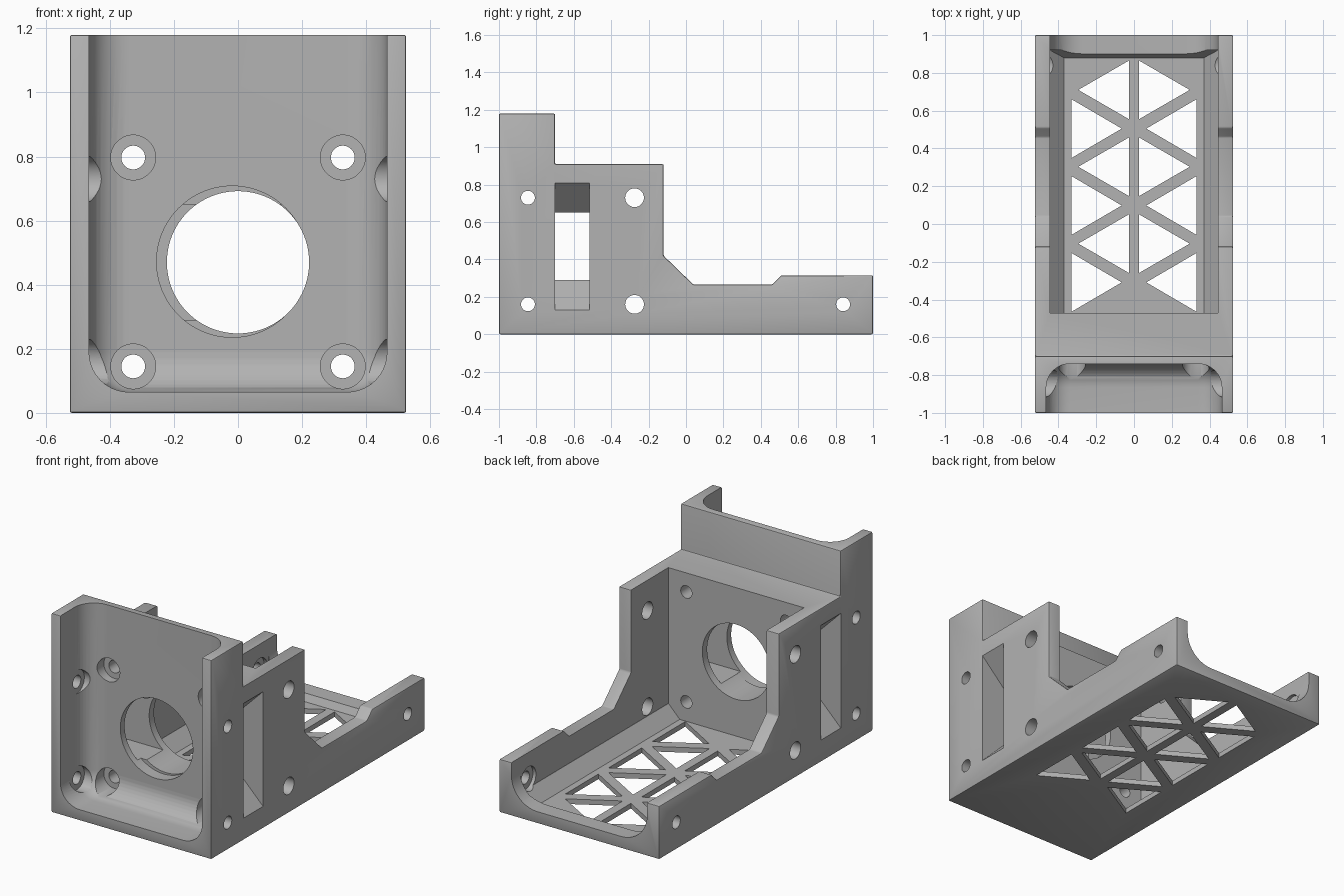
import bpy, bmesh, math
from mathutils import Vector, Matrix

old = bpy.data.objects.get("Cube")
if old:
    bpy.data.objects.remove(old, do_unlink=True)

grey = bpy.data.materials.new("plain grey")
grey.use_nodes = True
colour = (0.45, 0.45, 0.45, 1)
grey.diffuse_color = colour
grey.node_tree.nodes["Principled BSDF"].inputs["Base Color"].default_value = colour


def make_object(name, bm):
    bmesh.ops.recalc_face_normals(bm, faces=bm.faces)
    mesh = bpy.data.meshes.new(name)
    bm.to_mesh(mesh)
    bm.free()
    mesh.materials.append(grey)
    ob = bpy.data.objects.new(name, mesh)
    bpy.context.collection.objects.link(ob)
    return ob


def prism(points, axis, start, end):
    """Extrude a closed outline along one axis; the outline uses the other two."""
    bm = bmesh.new()

    def place(p):
        co = list(p)
        co.insert(axis, start)
        return bm.verts.new(co)
    face = bm.faces.new([place(p) for p in points])
    new = bmesh.ops.extrude_face_region(bm, geom=[face])["geom"]
    shift = Vector((0, 0, 0))
    shift[axis] = end - start
    bmesh.ops.translate(bm, vec=shift, verts=[v for v in new if isinstance(v, bmesh.types.BMVert)])
    return bm


def box(x, y, z, radius=0, axis=None):
    """Box from ranges, rounding all edges or those along one axis."""
    bm = prism([(x[0], z[0]), (x[1], z[0]), (x[1], z[1]), (x[0], z[1])], 1, *y)
    if radius:
        edges = [e for e in bm.edges if axis is None
                 or abs((e.verts[0].co - e.verts[1].co)[axis]) > 1e-4]
        bmesh.ops.bevel(bm, geom=edges, offset=radius, segments=10, profile=0.5, affect='EDGES')
    return bm


def cylinder(centre, radius, depth, axis, sides=48):
    bm = bmesh.new()
    turn = Matrix.Rotation(math.pi / 2, 4, 'Y' if axis == 0 else 'X')
    bmesh.ops.create_cone(bm, cap_ends=True, segments=sides, radius1=radius, radius2=radius,
                          depth=depth, matrix=Matrix.Translation(centre) @ turn)
    return bm


# Side silhouette extruded across the width, with slightly broken edges
outline = [(-1, 0), (1, 0), (1, .315), (.51, .315), (.46, .265), (.04, .265),
           (-.12, .42), (-.12, .91), (-.7, .91), (-.7, 1.18), (-1, 1.18)]
bm = prism(outline, 0, -.525, .525)
bmesh.ops.bevel(bm, geom=bm.edges[:], offset=.007, segments=2, profile=0.5, affect='EDGES')
body = make_object("motor_bracket", bm)


def cut(bm):
    cutter = make_object("cutter", bm)
    cutter.hide_render = True
    mod = body.modifiers.new("cut", 'BOOLEAN')
    mod.operation = 'DIFFERENCE'
    mod.solver = 'EXACT'
    mod.object = cutter
    bpy.context.view_layer.objects.active = body
    bpy.ops.object.modifier_apply(modifier=mod.name)
    bpy.data.objects.remove(cutter, do_unlink=True)


# Rounded front recess, open at the top
cut(box((-.465, .465), (-1.6, -.74), (.065, 2), .125))

# Rear tray with sloped lower sides
cut(box((-.445, .445), (-.47, .92), (.105, 2)))
bm = bmesh.new()
for half, back, z in ((.37, .88, .03), (.445, .92, .106)):
    for x, y in ((-half, -.47), (half, -.47), (half, back), (-half, back)):
        bm.verts.new((x, y, z))
bmesh.ops.convex_hull(bm, input=bm.verts)
cut(bm)

# Rounded opening in the rear lip
cut(box((-.445, .445), (.9, 1.3), (.07, 2), .17, 1))

# Cross slot through the thick wall, flaring at both sides
cut(prism([(-.6, .055), (-.365, .29), (.365, .29), (.6, .055),
           (.6, .885), (.365, .65), (-.365, .65), (-.6, .885)], 1, -.7, -.515))

# Main shaft opening, larger and off-centre in the front plate
cut(cylinder((0, -.6, .47), .222, .4, 1, 96))
cut(cylinder((-.018, -.72, .472), .236, .1, 1, 96))

for side in (-1, 1):
    # Wall screw holes with counterbores
    for z in (.145, .797):
        cut(cylinder((side * .327, -.6, z), .037, .4, 1))
        cut(cylinder((side * .327, -.785, z), .07, .19, 1))
    # Side screw holes, and counterbores on the inside of the thin walls
    for y, z, r in ((-.845, .16, .037), (-.845, .73, .037), (-.275, .16, .05),
                    (-.275, .73, .05), (.84, .16, .037)):
        cut(cylinder((side * .485, y, z), r, .18, 0))
        if r < .04:
            cut(cylinder((side * .4, y, z), .07, .13, 0))
    # Triangular lattice openings in the floor
    for row in range(3):
        for base, tip, y in ((.027, .295, .71), (.33, .065, .505)):
            y -= row * .407
            cut(prism([(side * base, y - .155), (side * base, y + .155), (side * tip, y)],
                      2, -.1, .06))

bpy.ops.object.select_all(action='DESELECT')
body.select_set(True)
bpy.context.view_layer.objects.active = body
bpy.ops.object.shade_smooth_by_angle(angle=math.radians(30))
